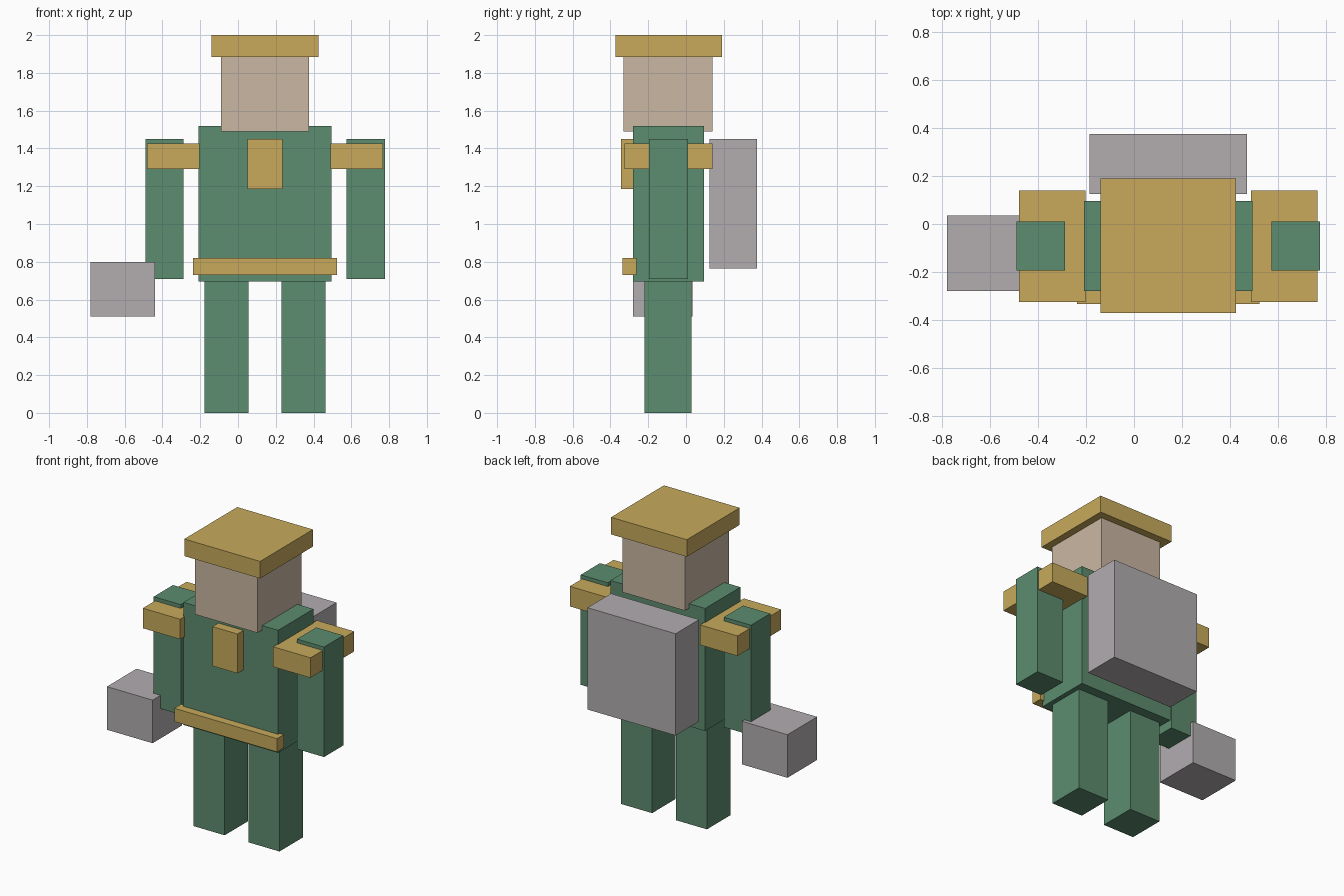
import bpy

cube = bpy.data.objects.get("Cube")
if cube:
    bpy.data.objects.remove(cube, do_unlink=True)

BODY_X = 0.143  # the figure's own centre line


def material(name, colour):
    mat = bpy.data.materials.new(name)
    mat.use_nodes = True
    mat.diffuse_color = (*colour, 1)
    bsdf = next(n for n in mat.node_tree.nodes if n.type == "BSDF_PRINCIPLED")
    bsdf.inputs["Base Color"].default_value = (*colour, 1)
    return mat


green = material("uniform_green", (0.107, 0.262, 0.156))
gold = material("trim_gold", (0.578, 0.402, 0.107))
skin = material("skin_beige", (0.591, 0.474, 0.362))
grey = material("gear_grey", (0.445, 0.418, 0.434))


def box(name, mat, x, y, z):
    """Box spanning the given (low, high) range on each axis."""
    spans = (x, y, z)
    bpy.ops.mesh.primitive_cube_add(size=1, location=[(a + b) / 2 for a, b in spans])
    obj = bpy.context.object
    obj.name = name
    obj.scale = [b - a for a, b in spans]
    bpy.ops.object.transform_apply(location=False, rotation=False, scale=True)
    obj.data.materials.append(mat)
    return obj


def centred(name, mat, half_width, y, z):
    return box(name, mat, (BODY_X - half_width, BODY_X + half_width), y, z)


def pair(name, mat, inner, outer, y, z):
    """Left and right boxes at the given distances from the centre line."""
    box("left_" + name, mat, (BODY_X + inner, BODY_X + outer), y, z)
    box("right_" + name, mat, (BODY_X - outer, BODY_X - inner), y, z)


# Body
centred("torso", green, 0.352, (-0.28, 0.095), (0.695, 1.52))
centred("head", skin, 0.233, (-0.33, 0.14), (1.49, 1.89))
pair("arm", green, 0.432, 0.634, (-0.195, 0.01), (0.71, 1.45))
pair("leg", green, 0.088, 0.32, (-0.22, 0.03), (0, 0.71))

# Gold trim
centred("hat", gold, 0.282, (-0.372, 0.19), (1.885, 2.0))
pair("shoulder_pad", gold, 0.346, 0.624, (-0.325, 0.14), (1.29, 1.425))
centred("chest_badge", gold, 0.093, (-0.343, -0.275), (1.185, 1.45))
centred("belt", gold, 0.382, (-0.335, -0.263), (0.73, 0.82))

# Carried gear
centred("backpack", grey, 0.328, (0.125, 0.375), (0.765, 1.45))
box("hand_case", grey, (-0.78, -0.44), (-0.28, 0.035), (0.51, 0.80))
